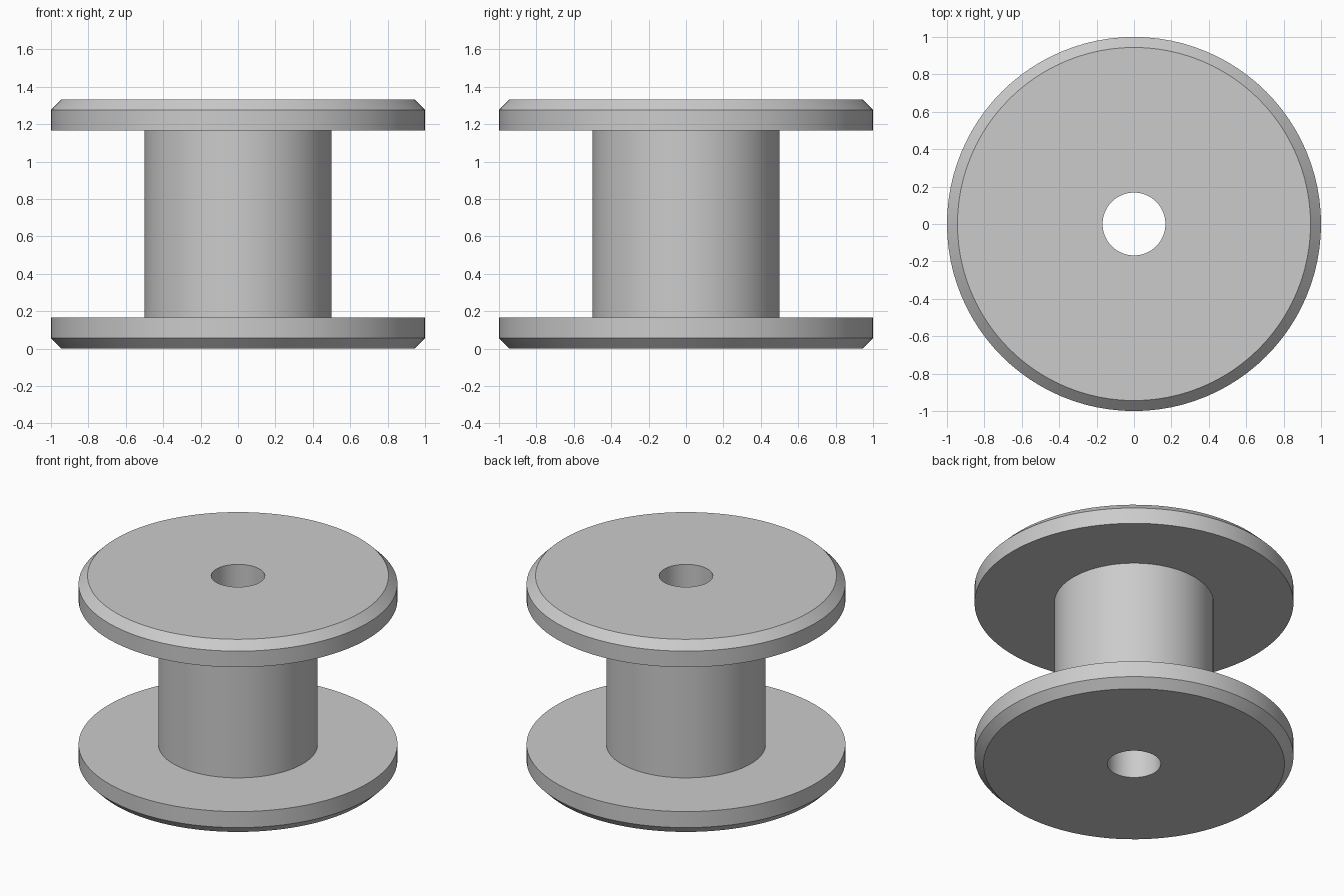
import bpy, bmesh
from math import cos, sin, tau, radians

cube = bpy.data.objects.get("Cube")
if cube:
    bpy.data.objects.remove(cube, do_unlink=True)

SEGMENTS = 96
HEIGHT = 1.333
RADIUS, CORE, BORE = 1.0, 0.5, 0.168
FLANGE, CHAMFER = 0.167, 0.056

# Grey finish
grey = bpy.data.materials.new("light_grey")
grey.use_nodes = True
colour = (0.6, 0.6, 0.6, 1.0)
grey.diffuse_color = colour
grey.node_tree.nodes["Principled BSDF"].inputs["Base Color"].default_value = colour

# Lower half of the section (radius, height), mirrored for the upper half
lower = [(BORE, 0), (RADIUS - CHAMFER, 0), (RADIUS, CHAMFER),
         (RADIUS, FLANGE), (CORE, FLANGE)]
profile = lower + [(r, HEIGHT - z) for r, z in reversed(lower)]


def lathe(name, section, material):
    """Revolve a closed section around the z axis."""
    bm = bmesh.new()
    rings = []
    for i in range(SEGMENTS):
        a = tau * i / SEGMENTS
        rings.append([bm.verts.new((r * cos(a), r * sin(a), z)) for r, z in section])
    count = len(section)
    for i, ring in enumerate(rings):
        following = rings[(i + 1) % SEGMENTS]
        for j in range(count):
            k = (j + 1) % count
            bm.faces.new((ring[j], following[j], following[k], ring[k]))
    bmesh.ops.recalc_face_normals(bm, faces=bm.faces)
    mesh = bpy.data.meshes.new(name)
    bm.to_mesh(mesh)
    bm.free()
    mesh.materials.append(material)
    obj = bpy.data.objects.new(name, mesh)
    bpy.context.collection.objects.link(obj)
    return obj


# Flanged spool with a through bore
spool = lathe("flanged_spool", profile, grey)
bpy.ops.object.select_all(action='DESELECT')
spool.select_set(True)
bpy.context.view_layer.objects.active = spool
bpy.ops.object.shade_smooth_by_angle(angle=radians(30))
